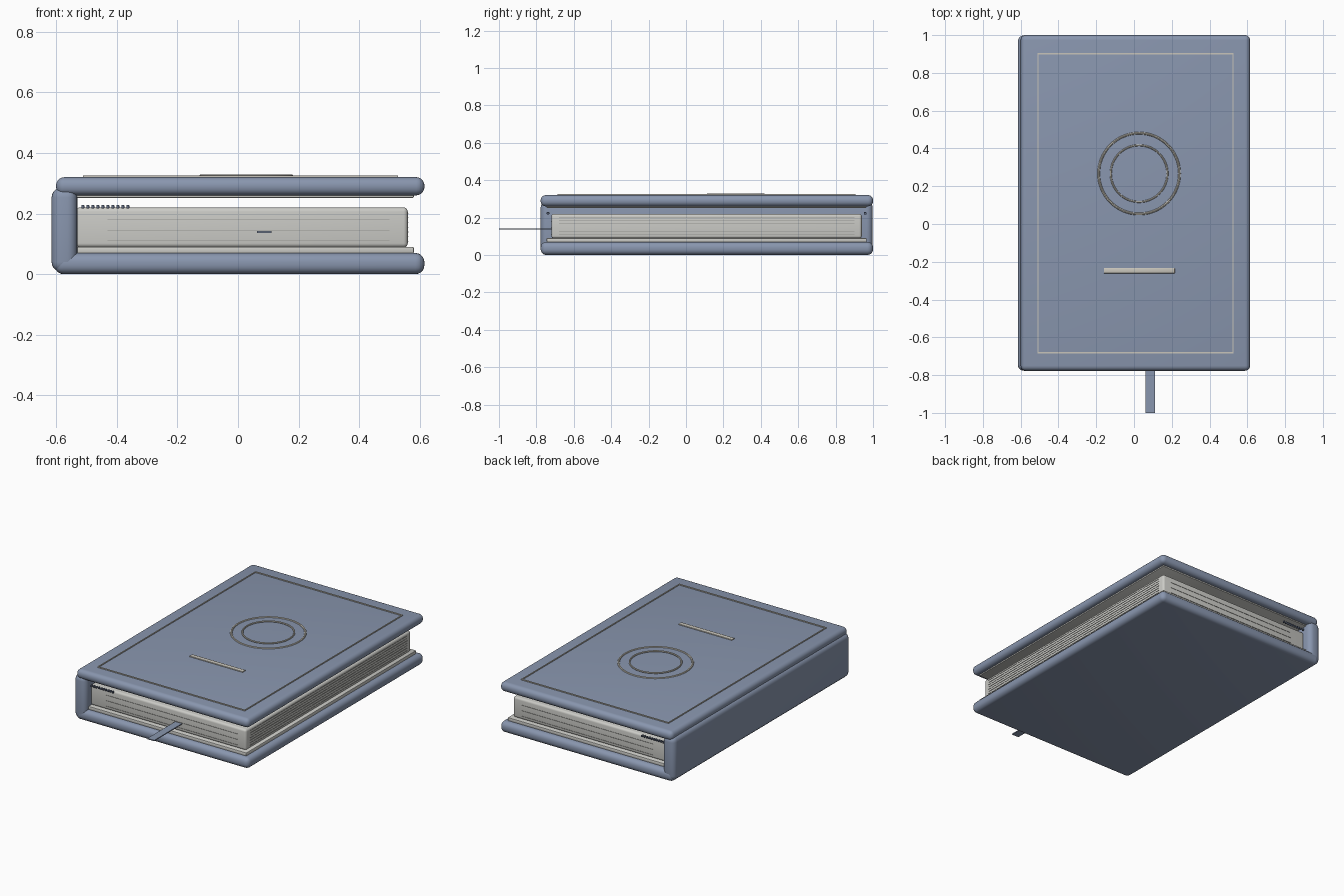
import bpy

old = bpy.data.objects.get("Cube")
if old:
    bpy.data.objects.remove(old, do_unlink=True)


def material(name, rgb):
    m = bpy.data.materials.new(name)
    m.use_nodes = True
    m.diffuse_color = (*rgb, 1)
    bsdf = m.node_tree.nodes["Principled BSDF"]
    bsdf.inputs["Base Color"].default_value = (*rgb, 1)
    bsdf.inputs["Roughness"].default_value = 0.7
    return m


COVER = material("slate blue cloth", (0.25, 0.305, 0.425))
PAPER = material("off white paper", (0.6, 0.6, 0.57))
TRIM = material("pale trim", (0.58, 0.56, 0.5))
LINE = material("grey page line", (0.33, 0.33, 0.31))
THREAD = material("dark blue thread", (0.12, 0.15, 0.23))


def finish(name, mat):
    ob = bpy.context.object
    ob.name = name
    ob.data.materials.append(mat)
    return ob


def box(name, xs, ys, zs, mat, bevel=0, segments=5):
    """Box spanning the given ranges, with optional rounded edges."""
    spans = (xs, ys, zs)
    bpy.ops.mesh.primitive_cube_add(size=1, location=[sum(s) / 2 for s in spans])
    ob = finish(name, mat)
    ob.scale = [s[1] - s[0] for s in spans]
    bpy.ops.object.transform_apply(location=False, rotation=False, scale=True)
    if bevel:
        mod = ob.modifiers.new("rounding", "BEVEL")
        mod.width, mod.segments = bevel, segments
        bpy.ops.object.modifier_apply(modifier=mod.name)
        bpy.ops.object.shade_smooth_by_angle()
    return ob


def ring(name, radius, tube, z):
    bpy.ops.mesh.primitive_torus_add(major_radius=radius, minor_radius=tube,
                                     major_segments=64, minor_segments=8,
                                     location=(0.027, 0.267, z))
    finish(name, TRIM)
    bpy.ops.object.shade_smooth_by_angle()


# Case: two boards and a spine
box("bottom_cover", (-0.605, 0.615), (-0.777, 1.0), (0, 0.07), COVER, 0.03)
box("top_cover", (-0.6, 0.615), (-0.777, 1.0), (0.26, 0.32), COVER, 0.027)
box("spine", (-0.615, -0.53), (-0.777, 0.998), (0.008, 0.285), COVER, 0.032)

# Endpapers and page block
box("lower_endpaper", (-0.54, 0.58), (-0.745, 0.965), (0.068, 0.09), PAPER, 0.004, 2)
box("upper_endpaper", (-0.54, 0.58), (-0.745, 0.965), (0.252, 0.264), PAPER, 0.003, 2)
box("page_block", (-0.535, 0.56), (-0.72, 0.94), (0.088, 0.22), PAPER, 0.014, 4)

# Fine page lines on the head, tail and fore edge
for i in range(3):
    z = 0.11 + 0.035 * i
    for end, y in (("front", -0.72), ("back", 0.94)):
        box(f"{end}_page_line_{i}", (-0.43, 0.5), (y - 0.002, y + 0.002),
            (z - 0.001, z + 0.001), LINE)
for i in range(7):
    z = 0.108 + 0.0155 * i
    box(f"fore_edge_line_{i}", (0.558, 0.562), (-0.68, 0.9), (z - 0.001, z + 0.001), LINE)

# Stitched headbands beside the spine
for end, y in (("front", -0.738), ("back", 0.958)):
    for i in range(10):
        x = -0.512 + 0.0165 * i
        box(f"{end}_headband_stitch_{i}", (x - 0.005, x + 0.005),
            (y - 0.007, y + 0.007), (0.216, 0.229), THREAD, 0.003, 2)

# Ribbon bookmark
box("ribbon", (0.062, 0.11), (-1.0, -0.6), (0.136, 0.142), COVER)

# Raised border on the top cover
for side, x in (("left", 0.525), ("right", -0.508)):
    box(f"{side}_border", (x - 0.003, x + 0.003), (-0.685, 0.905), (0.317, 0.325), TRIM)
for side, y in (("front", -0.682), ("back", 0.902)):
    box(f"{side}_border", (-0.508, 0.525), (y - 0.004, y + 0.004), (0.317, 0.325), TRIM)

# Ring emblem and title bar
ring("outer_ring", 0.214, 0.007, 0.319)
ring("inner_ring", 0.15, 0.005, 0.324)
box("title_bar", (-0.16, 0.216), (-0.261, -0.233), (0.317, 0.326), TRIM, 0.003, 2)
